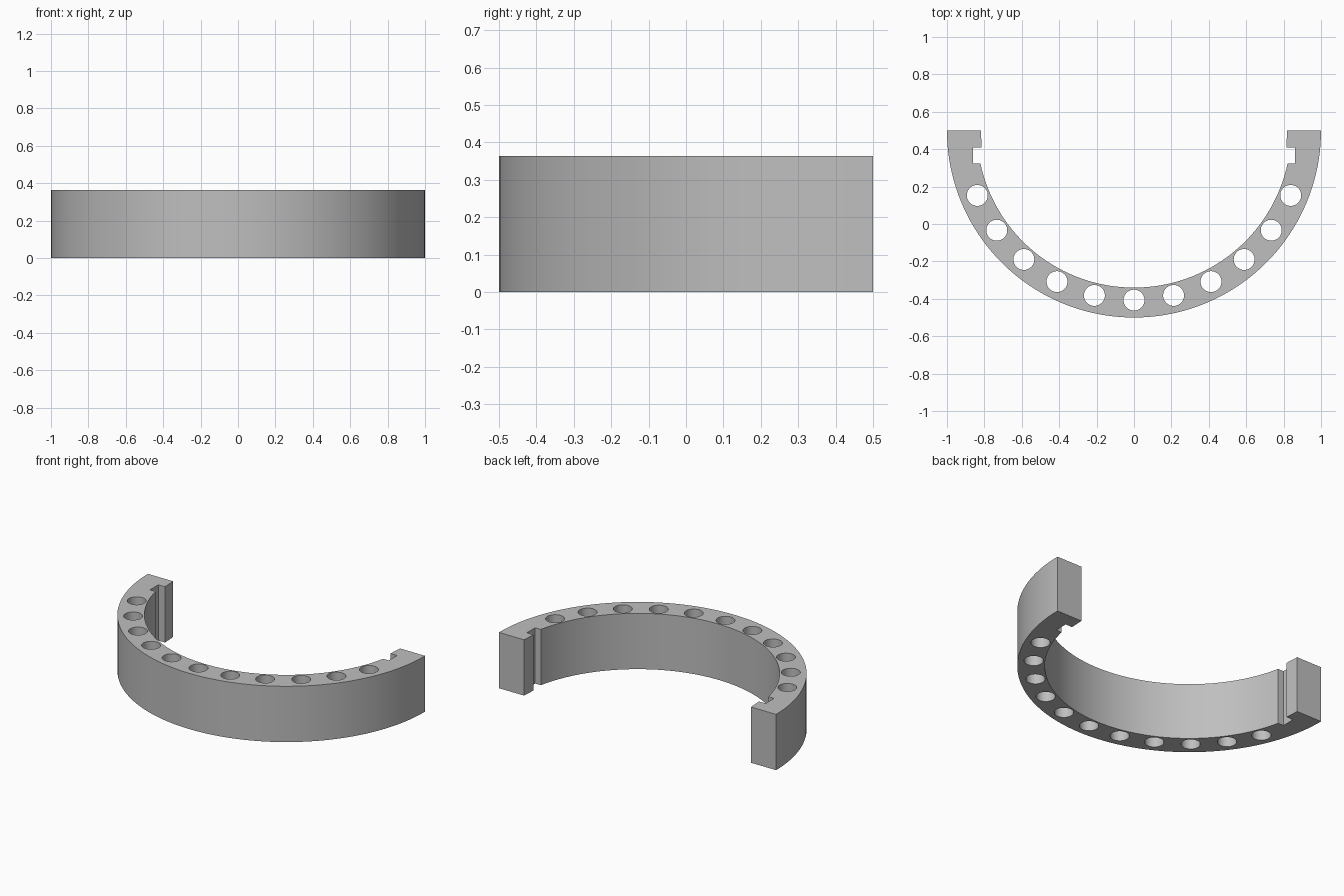
import bpy
import bmesh
from math import sin, cos, radians, asin
from mathutils import Matrix

HEIGHT = 0.364
CENTRE_Y = 0.5
OUTER_R, INNER_R, HOLE_RING_R, HOLE_R = 1.0, 0.84, 0.907, 0.056
HOLE_STEP = 13.5
NOTCH_LOW, NOTCH_HIGH = 0.324, 0.41

default = bpy.data.objects.get("Cube")
if default:
    bpy.data.objects.remove(default, do_unlink=True)

grey = bpy.data.materials.new("plain grey")
grey.use_nodes = True
grey.diffuse_color = (0.52, 0.52, 0.52, 1)
grey.node_tree.nodes["Principled BSDF"].inputs["Base Color"].default_value = grey.diffuse_color


def add_object(name, bm):
    mesh = bpy.data.meshes.new(name)
    bm.to_mesh(mesh)
    bm.free()
    obj = bpy.data.objects.new(name, mesh)
    bpy.context.collection.objects.link(obj)
    mesh.materials.append(grey)
    return obj


def arc(radius, start, end, steps):
    """Points on an arc; the angle is measured from the front, towards +x."""
    angles = [start + (end - start) * i / steps for i in range(steps + 1)]
    return [(radius * sin(a), CENTRE_Y - radius * cos(a)) for a in angles]


# Half ring outline: outer arc, one end lug and notch, inner arc, other end
lug = [(0.819, CENTRE_Y), (0.814, NOTCH_HIGH), (0.862, NOTCH_HIGH), (0.862, NOTCH_LOW)]
quarter = radians(90)
inner_end = quarter - asin((CENTRE_Y - NOTCH_LOW) / INNER_R)
outline = arc(OUTER_R, -quarter, quarter, 80) + lug
outline += arc(INNER_R, inner_end, -inner_end, 70)
outline += [(-x, y) for x, y in reversed(lug)]

bm = bmesh.new()
base = bm.faces.new([bm.verts.new((x, y, 0)) for x, y in outline])
top = bmesh.ops.extrude_face_region(bm, geom=[base])["geom"]
bmesh.ops.translate(bm, vec=(0, 0, HEIGHT),
                    verts=[v for v in top if isinstance(v, bmesh.types.BMVert)])
bmesh.ops.recalc_face_normals(bm, faces=bm.faces)
ring = add_object("half_ring", bm)

# Eleven through holes along the ring
bm = bmesh.new()
for i in range(-5, 6):
    a = radians(HOLE_STEP * i)
    place = Matrix.Translation((HOLE_RING_R * sin(a), CENTRE_Y - HOLE_RING_R * cos(a), HEIGHT / 2))
    bmesh.ops.create_cone(bm, cap_ends=True, segments=40, radius1=HOLE_R, radius2=HOLE_R,
                          depth=HEIGHT * 2, matrix=place)
cutter = add_object("hole_cutter", bm)
cutter.hide_render = True

cut = ring.modifiers.new("holes", "BOOLEAN")
cut.operation = "DIFFERENCE"
cut.solver = "EXACT"
cut.object = cutter
bpy.ops.object.select_all(action="DESELECT")
ring.select_set(True)
bpy.context.view_layer.objects.active = ring
bpy.ops.object.modifier_apply(modifier=cut.name)
bpy.data.objects.remove(cutter, do_unlink=True)

# Smooth curved walls, crisp rims
bpy.ops.object.shade_smooth_by_angle(angle=radians(30))
